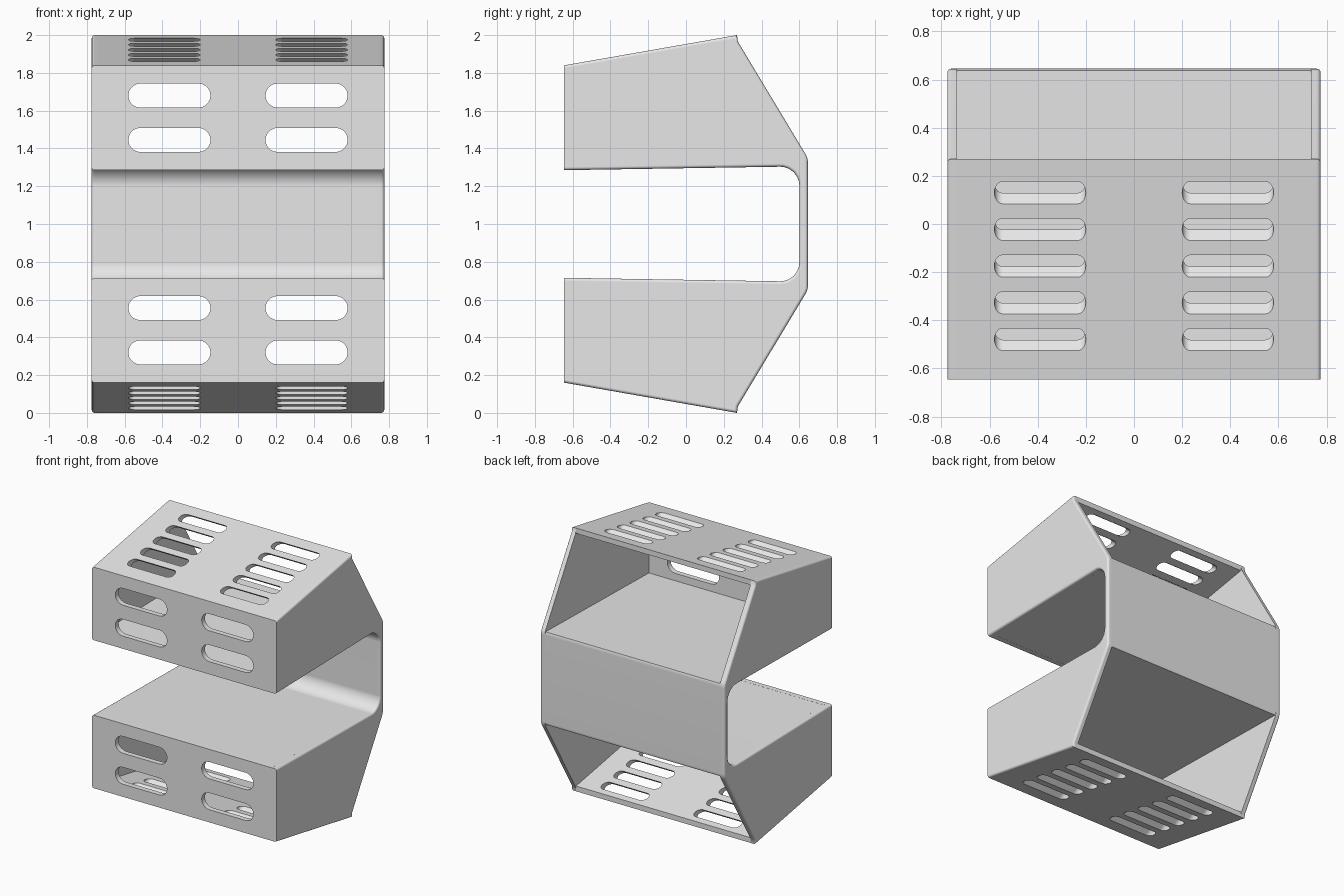
import bpy, bmesh, math
from mathutils import Vector

if "Cube" in bpy.data.objects:
    bpy.data.objects.remove(bpy.data.objects["Cube"], do_unlink=True)

HALF_W = 0.775
INNER_W = 0.735
FRONT = -0.645
BACK_TOP = 0.27
WALL = 0.04


def fillet(corners, steps=6):
    """Turn (y, z, radius) corners into an outline with rounded corners."""
    pts = [Vector((0, y, z)) for y, z, r in corners]
    out = []
    for i, p in enumerate(pts):
        r = corners[i][2]
        if r == 0:
            out.append(p)
            continue
        a = (pts[i - 1] - p).normalized()
        b = (pts[(i + 1) % len(pts)] - p).normalized()
        half = a.angle(b) / 2
        centre = p + (a + b).normalized() * r / math.sin(half)
        start = (p + a * r / math.tan(half) - centre).normalized()
        end = (p + b * r / math.tan(half) - centre).normalized()
        for k in range(steps + 1):
            out.append(centre + start.lerp(end, k / steps).normalized() * r)
    return out


def mirrored(upper):
    """Close an upper half profile with its copy below mid height."""
    return fillet(upper + [(y, 2 - z, r) for y, z, r in reversed(upper)])


def prism(bm, outline, x0, x1):
    a = [bm.verts.new((x0, p.y, p.z)) for p in outline]
    b = [bm.verts.new((x1, p.y, p.z)) for p in outline]
    bm.faces.new(a)
    bm.faces.new(b[::-1])
    for i in range(len(a)):
        bm.faces.new((a[i - 1], b[i - 1], b[i], a[i]))


def plate(bm, loops, normal):
    """Perforated plate: each loop holds its outer and inner points."""
    twin, edges = {}, []
    for outer, inner in loops:
        a = [bm.verts.new(p) for p in outer]
        b = [bm.verts.new(p) for p in inner]
        twin.update(zip(a, b))
        for i in range(len(a)):
            edges.append(bm.edges.new((a[i - 1], a[i])))
            bm.faces.new((a[i - 1], a[i], b[i], b[i - 1]))
    filled = bmesh.ops.triangle_fill(bm, use_beauty=True, edges=edges, normal=normal)
    for f in filled["geom"]:
        if isinstance(f, bmesh.types.BMFace):
            bm.faces.new([twin[v] for v in reversed(list(f.verts))])


def slot(cx, cy, length, rx, ry, steps=10):
    """Flat slot outline with rounded ends."""
    pts = []
    for side in (1, -1):
        for k in range(steps + 1):
            t = math.pi * (k / steps - 0.5)
            pts.append((cx + side * (length / 2 - rx + rx * math.cos(t)),
                        cy + side * ry * math.sin(t)))
    return pts


def rectangle(low, high):
    return [(-INNER_W, low), (INNER_W, low), (INNER_W, high), (-INNER_W, high)]


def lid_z(y):
    """Height of the sloping lid."""
    return 2 + (y - BACK_TOP) * 0.16 / (BACK_TOP - FRONT)


bm = bmesh.new()

# C-shaped side panels with softened outer rims
side = mirrored([(0.6, 1.305, 0.1), (FRONT, 1.285, 0), (FRONT, 1.84, 0),
                 (BACK_TOP, 2.0, 0), (0.275, 1.965, 0), (0.645, 1.35, 0.08)])
for s in (-1, 1):
    prism(bm, side, s * INNER_W, s * HALF_W)
bmesh.ops.recalc_face_normals(bm, faces=bm.faces)
rims = [e for e in bm.edges
        if all(abs(v.co.x) > HALF_W - 0.001 for v in e.verts)
        and max(v.co.y for v in e.verts) > FRONT + 0.001]
bmesh.ops.bevel(bm, geom=rims, offset=0.016, segments=4, profile=0.5, affect='EDGES')

# Back panel and the two inner floors
channel = mirrored([(0.6, 1.305, 0.1), (FRONT + WALL, 1.2856, 0),
                    (FRONT + WALL, 1.325, 0), (0.637, 1.352, 0), (0.645, 1.33, 0)])
prism(bm, channel, -INNER_W, INNER_W)

# Front plates with windows, sloping plates with leaning louvres
windows = [slot(s * 0.363, z, 0.435, 0.064, 0.064)
           for s in (-1, 1) for z in (1.445, 1.68)]
louvres = [slot(s * 0.39, 0.13 - 0.1525 * i, 0.38, 0.034, 0.046)
           for s in (-1, 1) for i in range(5)]
for sign in (1, -1):
    def level(z):
        return 1 + sign * (z - 1)

    loops = []
    for pts in [rectangle(1.285, lid_z(FRONT) - WALL)] + windows:
        loops.append(([(x, FRONT, level(z)) for x, z in pts],
                      [(x, FRONT + WALL, level(z)) for x, z in pts]))
    plate(bm, loops, Vector((0, -1, 0)))

    loops = []
    for pts in [rectangle(FRONT, BACK_TOP)] + louvres:
        lean = 0.045 if len(pts) > 4 else 0
        loops.append(([(x, y, level(lid_z(y))) for x, y in pts],
                      [(x, y + lean, level(lid_z(y + lean) - WALL)) for x, y in pts]))
    plate(bm, loops, Vector((0, -0.17, sign)).normalized())

bmesh.ops.recalc_face_normals(bm, faces=bm.faces)
mesh = bpy.data.meshes.new("housing")
bm.to_mesh(mesh)
bm.free()
body = bpy.data.objects.new("housing", mesh)
bpy.context.scene.collection.objects.link(body)

# Shading and material
bpy.ops.object.select_all(action='DESELECT')
bpy.context.view_layer.objects.active = body
body.select_set(True)
bpy.ops.object.shade_smooth_by_angle(angle=math.radians(30))
normals = body.modifiers.new("even_normals", 'WEIGHTED_NORMAL')
normals.keep_sharp = True

grey = bpy.data.materials.new("light_grey")
grey.use_nodes = True
colour = (0.8, 0.8, 0.8, 1)
grey.diffuse_color = colour
grey.node_tree.nodes["Principled BSDF"].inputs["Base Color"].default_value = colour
mesh.materials.append(grey)
